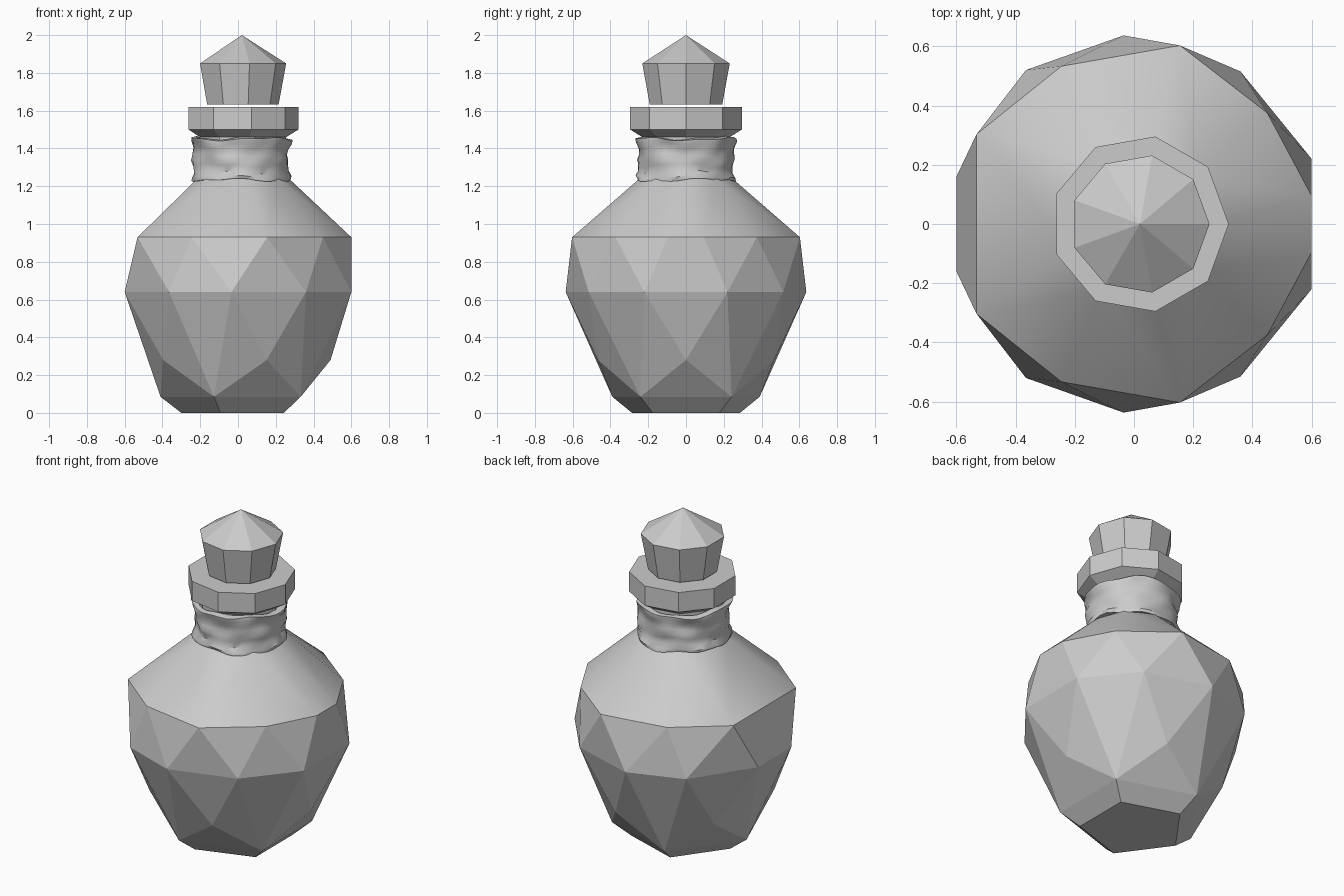
import bpy, bmesh
from math import sin, cos, radians, pi

if "Cube" in bpy.data.objects:
    bpy.data.objects.remove(bpy.data.objects["Cube"])

CX = 0.02  # the neck and stopper sit slightly off centre


def finish(bm, name):
    bmesh.ops.recalc_face_normals(bm, faces=bm.faces)
    mesh = bpy.data.meshes.new(name)
    bm.to_mesh(mesh)
    bm.free()
    obj = bpy.data.objects.new(name, mesh)
    bpy.context.collection.objects.link(obj)
    return obj


def ring(r, z, n, start=0.0, cx=0.0):
    return [(cx + r * cos(start + 2 * pi * i / n), r * sin(start + 2 * pi * i / n), z)
            for i in range(n)]


def mirrored(points, z):
    return [(x, s * y, z) for x, y in points for s in (1, -1)]


def loft(name, rings, caps=True):
    """Join rings of equal count; a one-point ring is an apex."""
    bm = bmesh.new()
    rows = [[bm.verts.new(p) for p in r] for r in rings]
    for a, b in zip(rows, rows[1:]):
        n = len(a)
        for i in range(n):
            j = (i + 1) % n
            if len(b) == 1:
                bm.faces.new((a[i], a[j], b[0]))
            else:
                bm.faces.new((a[i], a[j], b[j], b[i]))
    if caps:
        bm.faces.new(rows[0][::-1])
        if len(rows[-1]) > 2:
            bm.faces.new(rows[-1])
    return finish(bm, name)


# Faceted bottle body: hull over the facet rings
points = ring(0.30, 0, 5, pi) + ring(0.41, 0.085, 5, pi) + ring(0.49, 0.28, 5)
points += mirrored([(0.60, 0.22), (0.36, 0.515), (-0.035, 0.637), (-0.365, 0.52), (-0.60, 0.16)], 0.64)
points += mirrored([(0.60, 0.095), (0.45, 0.375), (0.155, 0.603), (-0.245, 0.533), (-0.532, 0.303)], 0.93)
points += ring(0.25, 1.24, 9, cx=CX)
bm = bmesh.new()
for p in points:
    bm.verts.new(p)
bmesh.ops.convex_hull(bm, input=bm.verts)
bmesh.ops.dissolve_limit(bm, angle_limit=radians(1), verts=bm.verts, edges=bm.edges)
top = [f for f in bm.faces if all(v.co.z > 1.2 for v in f.verts)]
bmesh.ops.delete(bm, geom=top, context='FACES_ONLY')
for f in bm.faces:
    f.smooth = min(v.co.z for v in f.verts) > 0.9  # soft shoulder
finish(bm, "bottle_body")

# Neck with nine-sided lip
loft("neck_lip", [ring(r, z, 9, cx=CX) for r, z in
                  ((0.235, 1.235), (0.235, 1.46), (0.30, 1.5), (0.30, 1.62))])

# Faceted stopper
loft("stopper", [ring(0.195, 1.633, 9, cx=CX), ring(0.235, 1.85, 9, cx=CX), [(CX, 0, 2.0)]])

# Wrinkled cloth wrap around the neck
profile = [(0.236, 1.235), (0.262, 1.232), (0.263, 1.25), (0.248, 1.275), (0.25, 1.31), (0.256, 1.34),
           (0.25, 1.365), (0.252, 1.40), (0.264, 1.43), (0.267, 1.45), (0.236, 1.455)]
rows = []
for k, (r, z) in enumerate(profile):
    row = []
    for i in range(40):
        a = 2 * pi * i / 40
        rr = r + (0.006 * sin(5 * a + 0.9 * k) + 0.003 * sin(9 * a - 1.4 * k) if r > 0.24 else 0)
        zz = z + 0.007 * sin(3 * a + 0.5 * k) + 0.004 * sin(7 * a)
        row.append((0.015 + rr * cos(a), rr * sin(a), zz))
    rows.append(row)
wrap = loft("cloth_wrap", rows, caps=False)
bpy.context.view_layer.objects.active = wrap
wrap.select_set(True)
bpy.ops.object.shade_smooth_by_angle(angle=radians(40))
